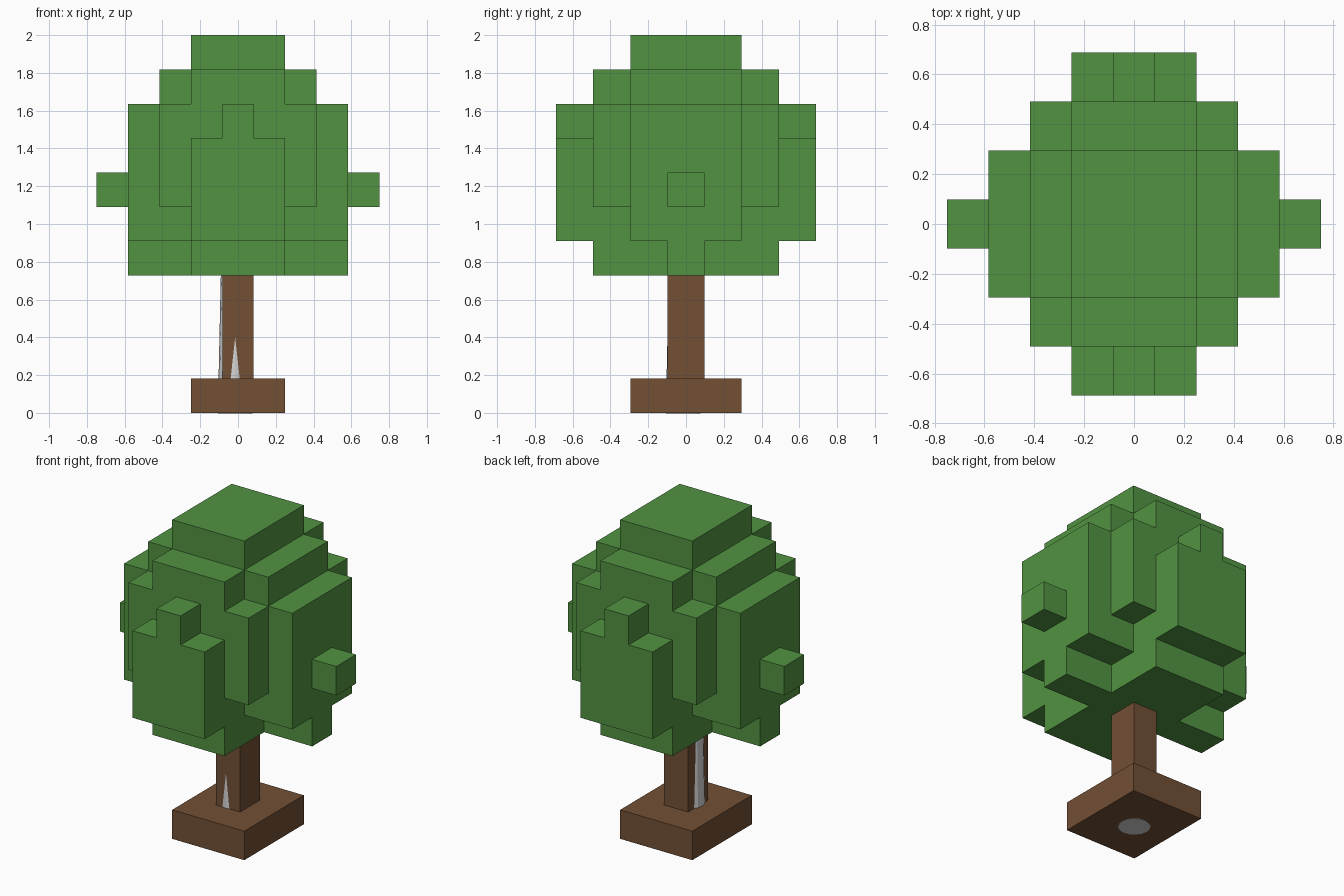
import bpy
import bmesh
from mathutils import Vector

cube = bpy.data.objects.get("Cube")
if cube:
    bpy.data.objects.remove(cube, do_unlink=True)

CELL = Vector((1.5 / 9, 1.375 / 7, 2 / 11))  # size of one block


def material(name, rgb):
    mat = bpy.data.materials.new(name)
    mat.use_nodes = True
    mat.diffuse_color = (*rgb, 1)
    mat.node_tree.nodes["Principled BSDF"].inputs["Base Color"].default_value = (*rgb, 1)
    return mat


def finish(name, bm, mat):
    mesh = bpy.data.meshes.new(name)
    bm.normal_update()
    bm.to_mesh(mesh)
    bm.free()
    mesh.materials.append(mat)
    obj = bpy.data.objects.new(name, mesh)
    bpy.context.collection.objects.link(obj)
    return obj


def block(half_x, half_y, low, high):
    """Cells of a centred block, reaching half_x and half_y cells outward."""
    return {(i, j, k) for i in range(-half_x, half_x + 1)
            for j in range(-half_y, half_y + 1) for k in range(low, high)}


def block_shell(name, cells, mat):
    """Outer skin of a set of cells, with flat areas merged."""
    bm = bmesh.new()
    for cell in cells:
        for axis in range(3):
            for side in (-1, 1):
                step = [0, 0, 0]
                step[axis] = side
                if tuple(c + s for c, s in zip(cell, step)) in cells:
                    continue
                u, v = (axis + 1) % 3, (axis + 2) % 3
                corners = []
                for a, b in ((-1, -1), (1, -1), (1, 1), (-1, 1)):
                    p = Vector(cell) + Vector((0, 0, 0.5))
                    p[axis] += side / 2
                    p[u] += a / 2
                    p[v] += b / 2
                    corners.append(bm.verts.new(p * CELL))
                bm.faces.new(corners if side > 0 else corners[::-1])
    bmesh.ops.remove_doubles(bm, verts=bm.verts, dist=0.001)
    bmesh.ops.dissolve_limit(bm, angle_limit=0.01, verts=bm.verts, edges=bm.edges)
    return finish(name, bm, mat)


green = material("leaf green", (0.085, 0.29, 0.054))
brown = material("bark brown", (0.17, 0.08, 0.036))
grey = material("light grey", (0.65, 0.65, 0.65))

# Base slab and trunk
block_shell("base", block(1, 1, 0, 1), brown)
block_shell("trunk", block(0, 0, 1, 4), brown)

# Leafy crown: overlapping centred blocks
crown = set()
for part in (
    (1, 2, 4, 10),   # core
    (3, 0, 4, 5),    # low side arms
    (3, 1, 5, 9),    # wide side slabs
    (2, 2, 6, 9),    # corner columns
    (2, 1, 9, 10),   # upper shoulder
    (1, 1, 10, 11),  # top
    (1, 3, 5, 8),    # front and back plates
    (0, 3, 8, 9),    # plate tips
    (4, 0, 6, 7),    # side knobs
):
    crown |= block(*part)
block_shell("crown", crown, green)

# Tapered rod inside the trunk, showing at its side and underneath
bm = bmesh.new()
bmesh.ops.create_cone(bm, cap_ends=True, segments=16, radius1=0.092,
                      radius2=0.075, depth=0.78)
bmesh.ops.translate(bm, verts=bm.verts, vec=(-0.015, -0.015, 0.388))
finish("inner_rod", bm, grey)
